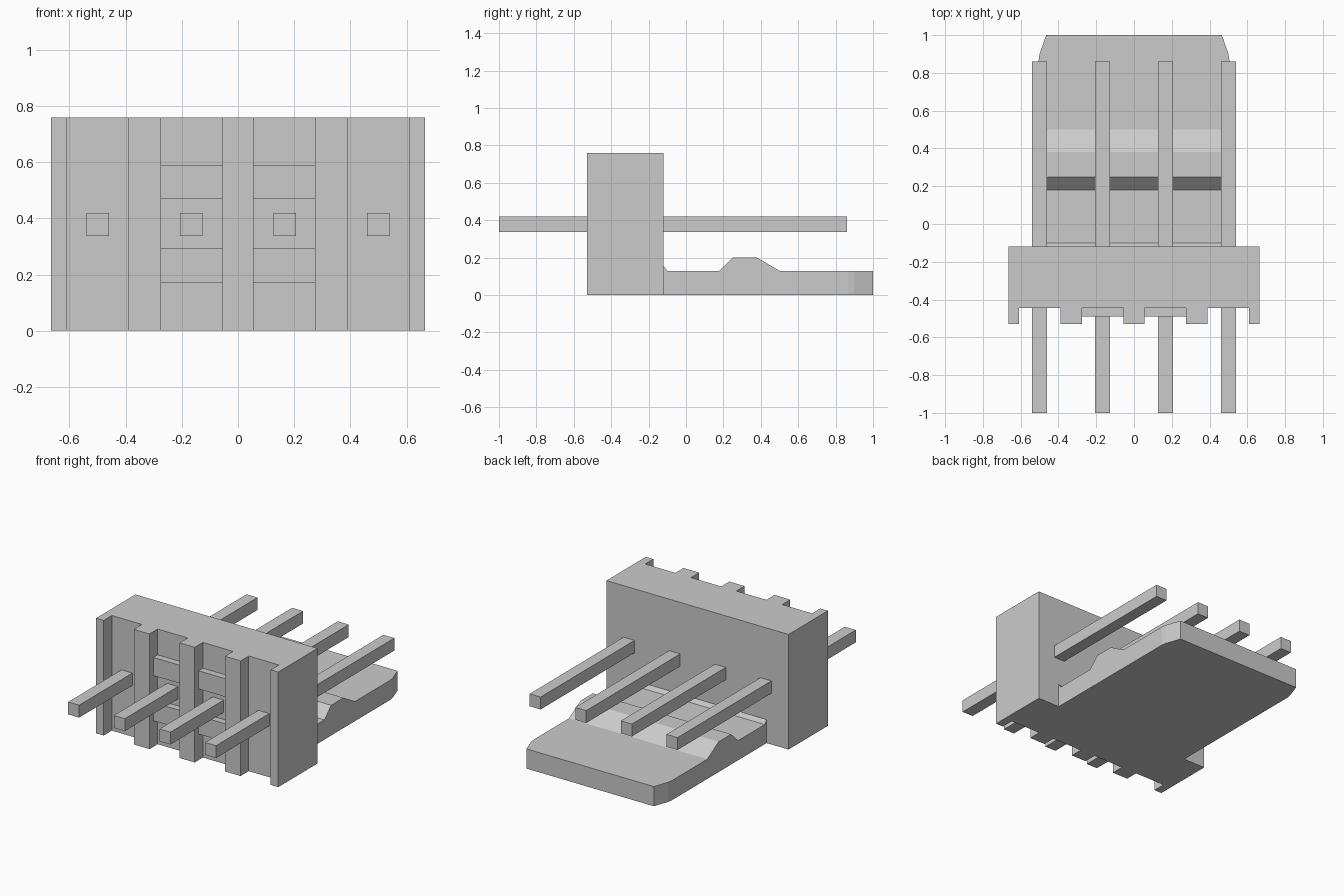
import bpy
import bmesh
from mathutils import Vector

cube = bpy.data.objects.get("Cube")
if cube:
    bpy.data.objects.remove(cube, do_unlink=True)

grey = bpy.data.materials.new("light_grey")
grey.use_nodes = True
colour = (0.6, 0.6, 0.6, 1)
grey.diffuse_color = colour
grey.node_tree.nodes["Principled BSDF"].inputs["Base Color"].default_value = colour


def finish(name, bm):
    bmesh.ops.recalc_face_normals(bm, faces=bm.faces)
    mesh = bpy.data.meshes.new(name)
    bm.to_mesh(mesh)
    bm.free()
    mesh.materials.append(grey)
    obj = bpy.data.objects.new(name, mesh)
    bpy.context.collection.objects.link(obj)
    return obj


def prism(points, offset):
    """Closed solid made by sweeping a flat outline along an offset."""
    bm = bmesh.new()
    face = bm.faces.new([bm.verts.new(p) for p in points])
    swept = bmesh.ops.extrude_face_region(bm, geom=[face], use_keep_orig=True)
    moved = [v for v in swept["geom"] if isinstance(v, bmesh.types.BMVert)]
    bmesh.ops.translate(bm, verts=moved, vec=offset)
    return bm


def box(name, x0, x1, y0, y1, z0, z1):
    outline = [(x0, y0, z0), (x1, y0, z0), (x1, y1, z0), (x0, y1, z0)]
    return finish(name, prism(outline, (0, 0, z1 - z0)))


# Housing: plan outline with front ribs, mirrored about the centre
RIB, WALL, BACK = -0.53, -0.445, -0.12
half = [(0.055, WALL), (0.055, RIB)][::-1]
half += [(0.275, WALL), (0.275, RIB), (0.39, RIB), (0.39, WALL)]
half += [(0.61, WALL), (0.61, RIB), (0.665, RIB), (0.665, BACK)]
plan = half + [(-x, y) for x, y in reversed(half)]
finish("housing", prism([(x, y, 0) for x, y in plan], (0, 0, 0.76)))

# Raised blocks in the two middle bays
for side, x0 in (("left", 0.055), ("right", -0.275)):
    for level, z0 in (("lower", 0.172), ("upper", 0.47)):
        box(f"{side}_{level}_block", x0, x0 + 0.22, -0.49, WALL + 0.005, z0, z0 + 0.12)

# Locking tongue: side profile with a raised bump and a small root fillet
W = 0.505
profile = [(BACK, 0), (1, 0), (1, 0.13), (0.5, 0.13), (0.38, 0.2),
           (0.25, 0.2), (0.18, 0.13), (-0.1, 0.13), (BACK, 0.155)]
tongue = prism([(-W, y, z) for y, z in profile], (2 * W, 0, 0))

# Trim the two tip corners
for s in (1, -1):
    for point, normal in (((s * 0.5, 0.9, 0), (s, 0.35, 0)),
                          ((s * 0.5, 0.9, 0), (s, 0.15, 0))):
        cut = bmesh.ops.bisect_plane(
            tongue, geom=tongue.verts[:] + tongue.edges[:] + tongue.faces[:],
            plane_co=point, plane_no=Vector(normal).normalized(), clear_outer=True)
        rim = [e for e in tongue.edges if e.is_boundary]
        bmesh.ops.holes_fill(tongue, edges=rim, sides=0)
finish("locking_tongue", tongue)

# Four square pins running through the housing
for i in range(4):
    x = (i - 1.5) / 3
    box(f"pin_{i + 1}", x - 0.04, x + 0.04, -1, 0.86, 0.338, 0.42)
